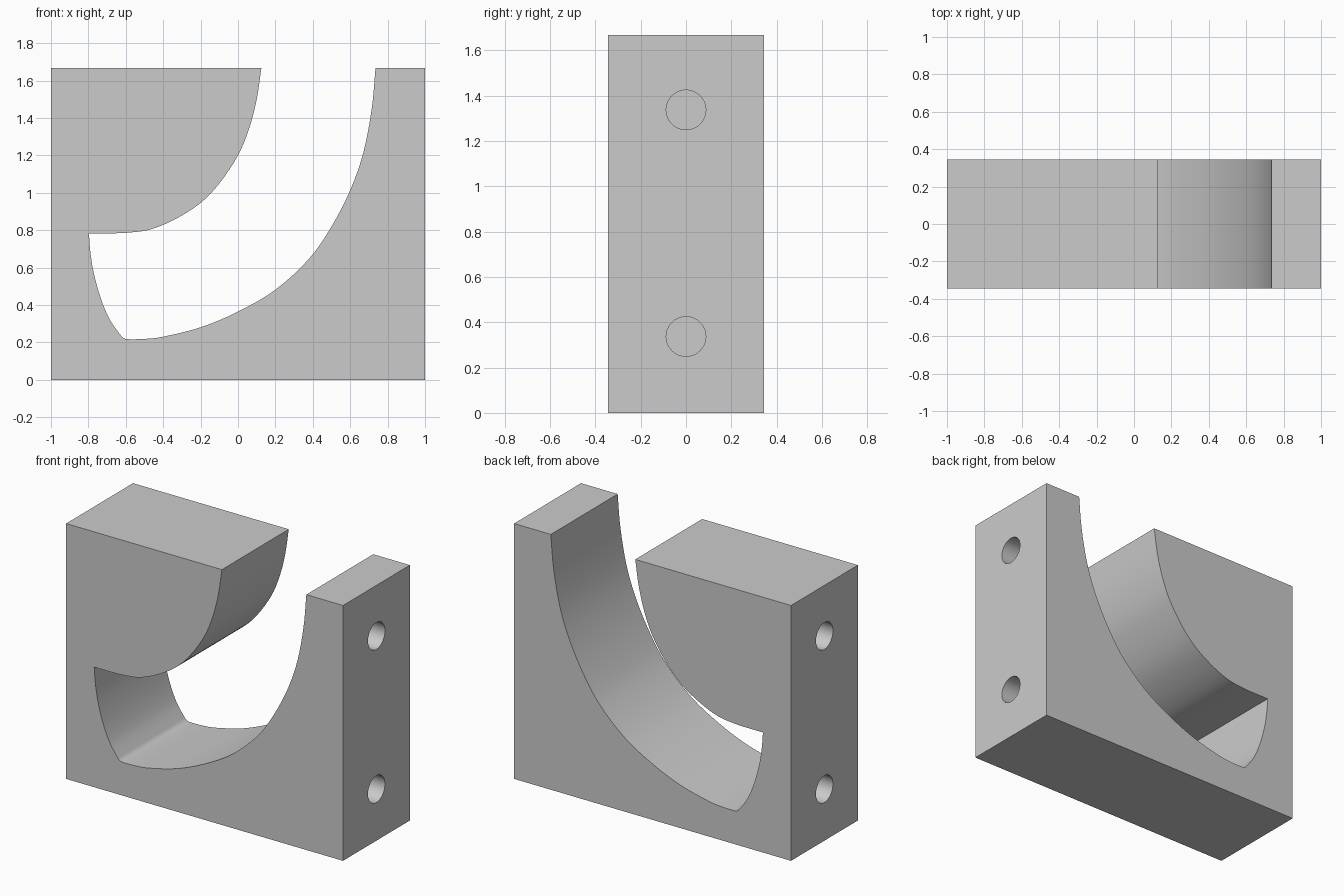
import bpy, bmesh, math
from mathutils import Matrix, Vector

if "Cube" in bpy.data.objects:
    bpy.data.objects.remove(bpy.data.objects["Cube"])

HALF_Y, TOP = 0.345, 1.667


def spline(points, steps=4):
    """Smooth curve through 2D points."""
    p = [Vector(q) for q in points]
    p = [2 * p[0] - p[1]] + p + [2 * p[-1] - p[-2]]
    out = []
    for a, b, c, d in zip(p, p[1:], p[2:], p[3:]):
        for i in range(steps):
            t = i / steps
            out.append(0.5 * (2 * b + (c - a) * t + (2 * a - 5 * b + 4 * c - d) * t * t
                              + (3 * b - a - 3 * c + d) * t ** 3))
    return out + [p[-2]]


def mesh_object(name, bm):
    bmesh.ops.recalc_face_normals(bm, faces=bm.faces)
    mesh = bpy.data.meshes.new(name)
    bm.to_mesh(mesh)
    bm.free()
    obj = bpy.data.objects.new(name, mesh)
    bpy.context.collection.objects.link(obj)
    return obj


# Block outline: outer slot wall, pocket end and inner slot wall
outer = spline([(.735, TOP), (.715, 1.45), (.67, 1.215), (.6, 1.015), (.5, .82),
                (.38, .648), (.2, .482), (0, .365), (-.2, .281), (-.4, .231),
                (-.5, .219), (-.57, .217)])
pocket = spline([(-.6, .218), (-.615, .226), (-.632, .245), (-.687, .325), (-.735, .44),
                 (-.772, .575), (-.79, .69), (-.797, .784)])
inner = spline([(-.65, .784), (-.58, .788), (-.47, .804), (-.34, .857), (-.205, .942),
                (-.1, 1.05), (0, 1.2), (.06, 1.345), (.1, 1.5), (.125, TOP)])
outline = [(-1, 0), (1, 0), (1, TOP)] + outer + pocket + inner + [(-1, TOP)]

bm = bmesh.new()
face = bm.faces.new([bm.verts.new((q[0], -HALF_Y, q[1])) for q in outline])
ext = bmesh.ops.extrude_face_region(bm, geom=[face])
bmesh.ops.translate(bm, vec=(0, 2 * HALF_Y, 0),
                    verts=[v for v in ext["geom"] if isinstance(v, bmesh.types.BMVert)])
block = mesh_object("slotted_block", bm)

# Blind round holes in both end faces
bm = bmesh.new()
for x in (-1, 1):
    for z in (.337, 1.337):
        bmesh.ops.create_cone(bm, cap_ends=True, segments=48, radius1=.0875,
                              radius2=.0875, depth=.4,
                              matrix=Matrix.Translation((x, 0, z))
                              @ Matrix.Rotation(math.pi / 2, 4, 'Y'))
cutter = mesh_object("hole_cutter", bm)
cutter.hide_render = True

mod = block.modifiers.new("holes", 'BOOLEAN')
mod.object, mod.operation, mod.solver = cutter, 'DIFFERENCE', 'EXACT'
bpy.context.view_layer.objects.active = block
block.select_set(True)
bpy.ops.object.modifier_apply(modifier=mod.name)
bpy.data.objects.remove(cutter)
bpy.ops.object.shade_smooth_by_angle(angle=math.radians(30))
